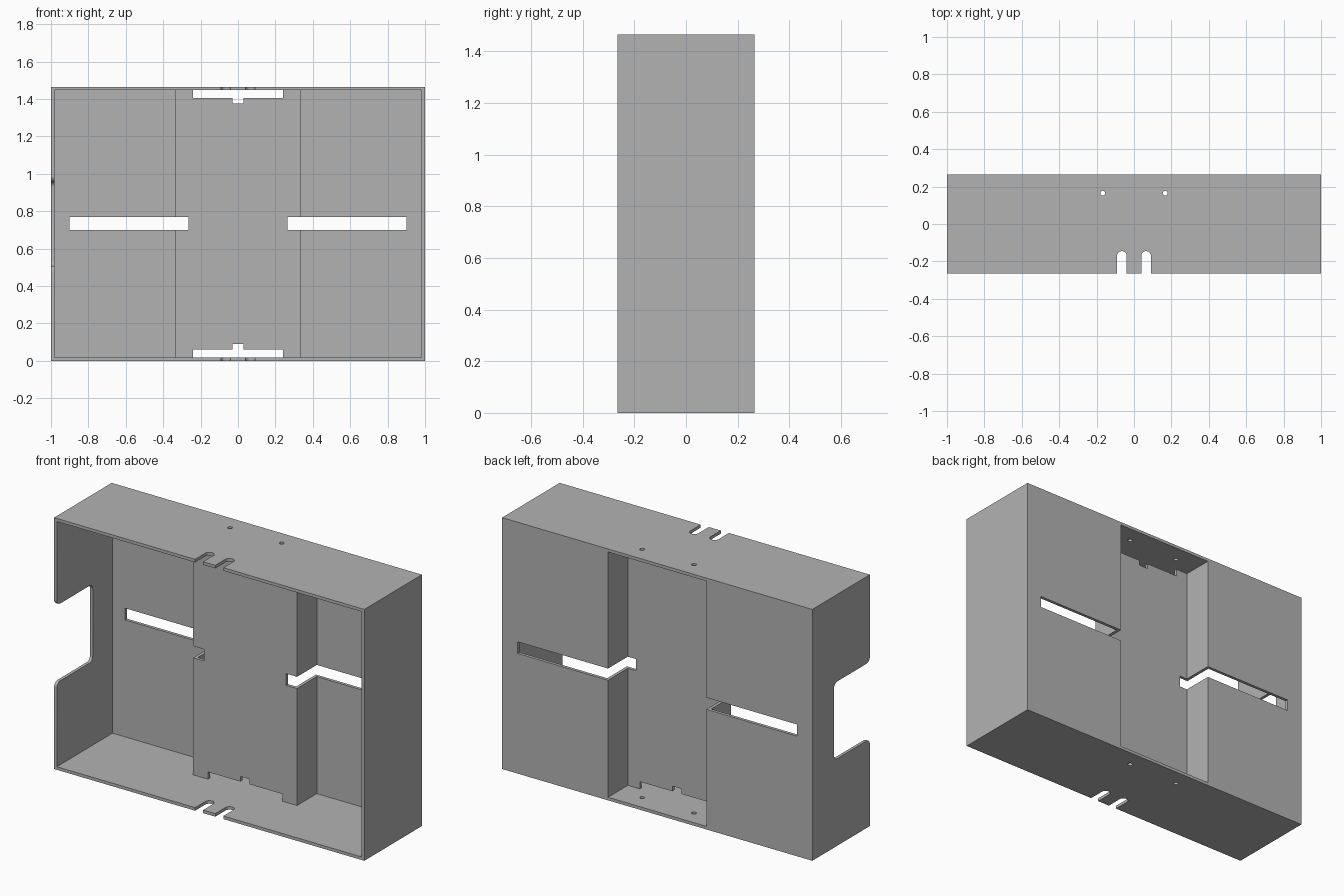
import bpy, bmesh
from math import sin, cos, pi, radians
from mathutils import Vector

cube = bpy.data.objects.get("Cube")
if cube:
    bpy.data.objects.remove(cube, do_unlink=True)

W, D, H, T = 1.0, 0.265, 1.465, 0.018     # half width, half depth, height, wall
MID = H / 2

grey = bpy.data.materials.new("plain grey")
grey.use_nodes = True
colour = (0.45, 0.45, 0.45, 1)
grey.diffuse_color = colour
grey.node_tree.nodes["Principled BSDF"].inputs["Base Color"].default_value = colour


def prism(name, outline, lo, hi, axis="z"):
    """Extrude a 2D outline along an axis: z takes (x, y), y takes (x, z), x takes (y, z)."""
    place = {"z": lambda a, b, h: (a, b, h),
             "y": lambda a, b, h: (a, h, b),
             "x": lambda a, b, h: (h, a, b)}[axis]
    bm = bmesh.new()
    face = bm.faces.new([bm.verts.new(place(a, b, lo)) for a, b in outline])
    new = bmesh.ops.extrude_face_region(bm, geom=[face])["geom"]
    bmesh.ops.translate(bm, vec=Vector(place(0, 0, hi - lo)),
                        verts=[v for v in new if isinstance(v, bmesh.types.BMVert)])
    bmesh.ops.recalc_face_normals(bm, faces=bm.faces)
    mesh = bpy.data.meshes.new(name)
    bm.to_mesh(mesh)
    bm.free()
    mesh.materials.append(grey)
    ob = bpy.data.objects.new(name, mesh)
    bpy.context.collection.objects.link(ob)
    return ob


def rect(a0, a1, b0, b1):
    return [(a0, b0), (a1, b0), (a1, b1), (a0, b1)]


def arc(ca, cb, r, start, end, n=8):
    angles = [radians(start + (end - start) * i / n) for i in range(n + 1)]
    return [(ca + r * cos(t), cb + r * sin(t)) for t in angles]


body = prism("enclosure_body", rect(-W, W, -D, D), 0, H)
cutters = []


def cut(name, outline, lo, hi, axis="z"):
    ob = prism(name, outline, lo, hi, axis)
    ob.hide_render = True
    cutters.append(ob)


# Open front cavity, stepping around the raised centre channel
back, step, half = D - T, 0.065, 0.335
inner = W - T
cut("front_cavity", [(-inner, -0.4), (inner, -0.4), (inner, back), (half, back),
                     (half, step), (-half, step), (-half, back), (-inner, back)], T, H - T)

# Channel recessed into the back
cut("back_channel", rect(T - half, half - T, step + T, 0.4), T, H - T)

# Stepped openings at the top and bottom of the channel panel
lower = [(-0.24, T), (0.24, T), (0.24, 0.06), (0.03, 0.06),
         (0.03, 0.09), (-0.03, 0.09), (-0.03, 0.06), (-0.24, 0.06)]
cut("lower_opening", lower, 0.04, 0.11, "y")
cut("upper_opening", [(x, H - z) for x, z in lower], 0.04, 0.11, "y")

# Per side: long slot, rounded cable groove and screw hole
for s, side in ((1, "left"), (-1, "right")):
    cut(side + "_slot", rect(*sorted((s * 0.265, s * 0.9)), 0.7, 0.768), 0, 0.4, "y")
    cx, r = s * 0.065, 0.026
    cut(side + "_groove", [(cx - r, -0.4), (cx + r, -0.4)]
        + arc(cx, -0.145 - r, r, 0, 180, 12), -0.1, H + 0.1)
    cut(side + "_hole", arc(s * 0.167, 0.165, 0.013, 0, 345, 23), -0.1, H + 0.1)

# Rounded notch in the right wall, flared at the mouth
r, half_notch, depth = 0.03, 0.225, 0.065
upper = ([(-0.4, half_notch + r)] + arc(r - D, half_notch + r, r, 180, 270)
         + arc(depth - r, half_notch - r, r, 90, 0))
notch = upper + [(y, -z) for y, z in reversed(upper)]
cut("right_notch", [(y, MID + z) for y, z in notch], -1.1, -0.9, "x")

# Carve the body, then drop the cutters
for c in cutters:
    mod = body.modifiers.new(c.name, "BOOLEAN")
    mod.operation, mod.solver, mod.object = "DIFFERENCE", "EXACT", c
bpy.context.view_layer.update()
carved = bpy.data.meshes.new_from_object(
    body.evaluated_get(bpy.context.evaluated_depsgraph_get()))
body.modifiers.clear()
body.data = carved
for c in cutters:
    bpy.data.objects.remove(c, do_unlink=True)

bpy.ops.object.select_all(action="DESELECT")
body.select_set(True)
bpy.context.view_layer.objects.active = body
bpy.ops.object.shade_smooth_by_angle(angle=radians(30))
